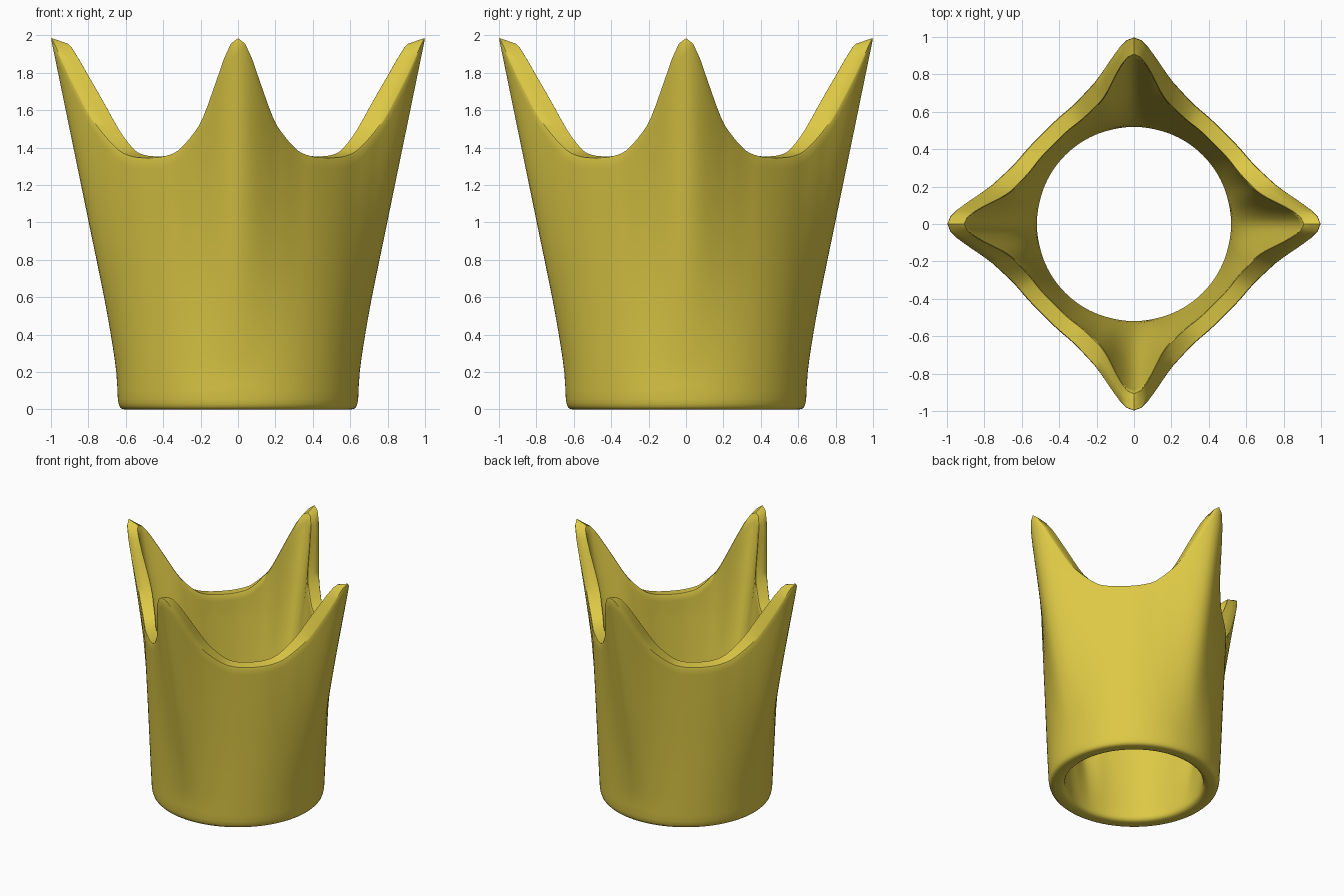
import bpy, bmesh, math

if "Cube" in bpy.data.objects:
    bpy.data.objects.remove(bpy.data.objects["Cube"])


def curve(keys, x):
    """Smooth interpolation through (x, y) keys, flat beyond the ends."""
    if x <= keys[0][0]:
        return keys[0][1]
    if x >= keys[-1][0]:
        return keys[-1][1]

    def slope(i):
        if i == 0 or i == len(keys) - 1:
            return 0.0 if keys[-1][0] == 45 else None
        a, b = keys[i - 1], keys[i + 1]
        return (b[1] - a[1]) / (b[0] - a[0])

    for i in range(len(keys) - 1):
        (x0, y0), (x1, y1) = keys[i], keys[i + 1]
        if x <= x1:
            h = x1 - x0
            lin = (y1 - y0) / h
            m0, m1 = slope(i), slope(i + 1)
            m0 = lin if m0 is None else m0
            m1 = lin if m1 is None else m1
            t = (x - x0) / h
            return ((2*t**3 - 3*t*t + 1) * y0 + (t**3 - 2*t*t + t) * h * m0
                    + (3*t*t - 2*t**3) * y1 + (t**3 - t*t) * h * m1)


# Profiles: by angle from the nearest point (0..45 degrees), or by height
RIM = [(0, 1.985), (3, 1.935), (6.3, 1.80), (12, 1.60), (16.5, 1.50),
       (26, 1.39), (34, 1.355), (45, 1.345)]
RIDGE = [(0, 1), (3, .955), (6.3, .84), (12, .59), (16.5, .41),
         (26, .15), (34, .05), (45, 0)]
THICK = [(0, .09), (6, .105), (12, .118), (20, .105), (32, .09), (45, .088)]
TIP_R = [(0, .64), (.2, .651), (.4, .68), (.6, .716), (1, .798), (1.985, 1.0)]
VALLEY_R = [(0, .64), (.2, .65), (.6, .665), (1.35, .69), (2, .70)]


def outer(a, z):
    v = curve(VALLEY_R, z)
    return v + (curve(TIP_R, z) - v) * curve(RIDGE, a)


def inner(a, z):
    k = min(1, z / 1.2)
    return outer(a, z) - (.125 * (1 - k) + curve(THICK, a) * k)


def section(a):
    """Closed wall section (radius, height) at one angle."""
    top = curve(RIM, a)
    tip = max(0, 1 - a / 6)
    itop = top - .03 * tip + .008 * (1 - tip)
    n = 28
    pts = [(.565, 0), (.605, 0), (.622, .004), (.632, .014), (.638, .03)]
    for i in range(n):
        z = .055 + (top - .012 - .055) * i / (n - 1)
        pts.append((outer(a, z), z))
    ro, ri = outer(a, top), inner(a, itop)
    pts += [(ro - .004, top), (ro * .5 + ri * .5, (top + itop) / 2),
            (ri + .004, itop)]
    for i in range(n):
        z = itop - .008 + (.06 - itop + .008) * i / (n - 1)
        pts.append((inner(a, z), z))
    pts += [(.521, .03), (.530, .012), (.545, .003)]
    return pts


# Crown wall with four flared points
bm = bmesh.new()
SEG = 160
rings = []
for s in range(SEG):
    deg = 360 * s / SEG
    a = abs((deg + 45) % 90 - 45)
    t = math.radians(deg)
    rings.append([bm.verts.new((r * math.cos(t), r * math.sin(t), z))
                  for r, z in section(a)])
for s in range(SEG):
    p, q = rings[s], rings[(s + 1) % SEG]
    for i in range(len(p)):
        j = (i + 1) % len(p)
        bm.faces.new((p[i], q[i], q[j], p[j]))
bmesh.ops.recalc_face_normals(bm, faces=bm.faces)
mesh = bpy.data.meshes.new("crown_wall")
bm.to_mesh(mesh)
bm.free()
crown = bpy.data.objects.new("crown_wall", mesh)
bpy.context.collection.objects.link(crown)

gold = bpy.data.materials.new("gold")
gold.diffuse_color = (0.72, 0.58, 0.06, 1)
gold.use_nodes = True
gold.node_tree.nodes["Principled BSDF"].inputs["Base Color"].default_value = gold.diffuse_color
mesh.materials.append(gold)

bpy.context.view_layer.objects.active = crown
crown.select_set(True)
bpy.ops.object.shade_smooth_by_angle(angle=math.radians(40))
